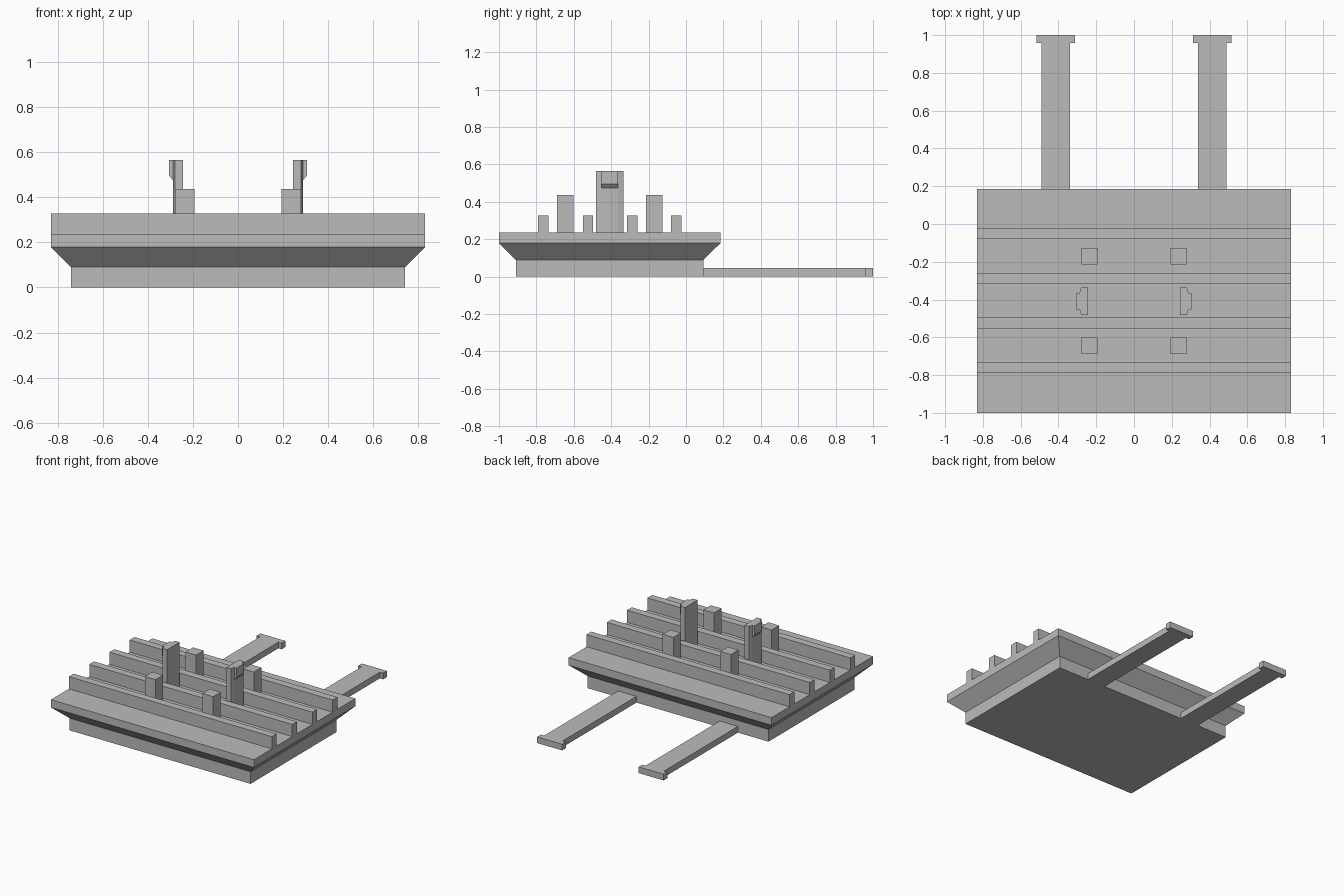
import bpy
import bmesh

cube = bpy.data.objects.get("Cube")
if cube:
    bpy.data.objects.remove(cube, do_unlink=True)

grey = bpy.data.materials.new("plain_grey")
grey.use_nodes = True
colour = (0.5, 0.5, 0.5, 1)
grey.diffuse_color = colour
grey.node_tree.nodes["Principled BSDF"].inputs["Base Color"].default_value = colour


def loft(name, rings):
    """Flat-faced solid through stacked rings of equal length."""
    bm = bmesh.new()
    loops = [[bm.verts.new(p) for p in ring] for ring in rings]
    n = len(loops[0])
    bm.faces.new(loops[0])
    bm.faces.new(loops[-1])
    for low, high in zip(loops, loops[1:]):
        for i in range(n):
            j = (i + 1) % n
            bm.faces.new((low[i], low[j], high[j], high[i]))
    bmesh.ops.recalc_face_normals(bm, faces=bm.faces)
    mesh = bpy.data.meshes.new(name)
    bm.to_mesh(mesh)
    bm.free()
    mesh.materials.append(grey)
    obj = bpy.data.objects.new(name, mesh)
    bpy.context.collection.objects.link(obj)
    return obj


def rect(x0, x1, y0, y1, z):
    return [(x0, y0, z), (x1, y0, z), (x1, y1, z), (x0, y1, z)]


def box(name, x0, x1, y0, y1, z0, z1):
    return loft(name, [rect(x0, x1, y0, y1, z) for z in (z0, z1)])


def prism(name, outline, z0, z1):
    return loft(name, [[(x, y, z) for x, y in outline] for z in (z0, z1)])


def mirror(obj):
    """Repeat the part on the other side of the model."""
    mod = obj.modifiers.new("mirror", "MIRROR")
    mod.use_axis[0] = True
    return obj


# Plinth flaring out to the deck
W, DECK = 0.83, 0.237
base = (-0.74, 0.74, -0.91, 0.093)
top = (-W, W, -1.0, 0.185)
loft("platform", [rect(*base, 0), rect(*base, 0.09),
                  rect(*top, 0.18), rect(*top, DECK)])

# Four full-width ribs
for i, y in enumerate((-0.762, -0.524, -0.288, -0.052)):
    box(f"rib_{i + 1}", -W, W, y - 0.028, y + 0.028, DECK, 0.327)

# Square posts between the ribs
for name, y in (("front", -0.645), ("back", -0.17)):
    mirror(box(f"{name}_posts", 0.192, 0.279, y - 0.044, y + 0.044, DECK, 0.437))

# Tall clips with tapered outer corners and a hook on the outside
Y = -0.408
mirror(prism("clip_posts", [(0.243, Y - 0.073), (0.28, Y - 0.073), (0.288, Y - 0.044),
                            (0.288, Y + 0.044), (0.28, Y + 0.073), (0.243, Y + 0.073)],
             DECK, 0.565))
hook = [(0.288, 0.475), (0.305, 0.495), (0.305, 0.565), (0.288, 0.565)]
mirror(loft("clip_hooks", [[(x, y, z) for x, z in hook] for y in (Y - 0.044, Y + 0.044)]))

# Rear arms with T-shaped ends
A, B = 0.34, 0.49
mirror(prism("rear_arms", [(A, 0.093), (B, 0.093), (B, 0.957), (B + 0.027, 0.957),
                           (B + 0.027, 1.0), (A - 0.027, 1.0), (A - 0.027, 0.957), (A, 0.957)],
             0, 0.046))
